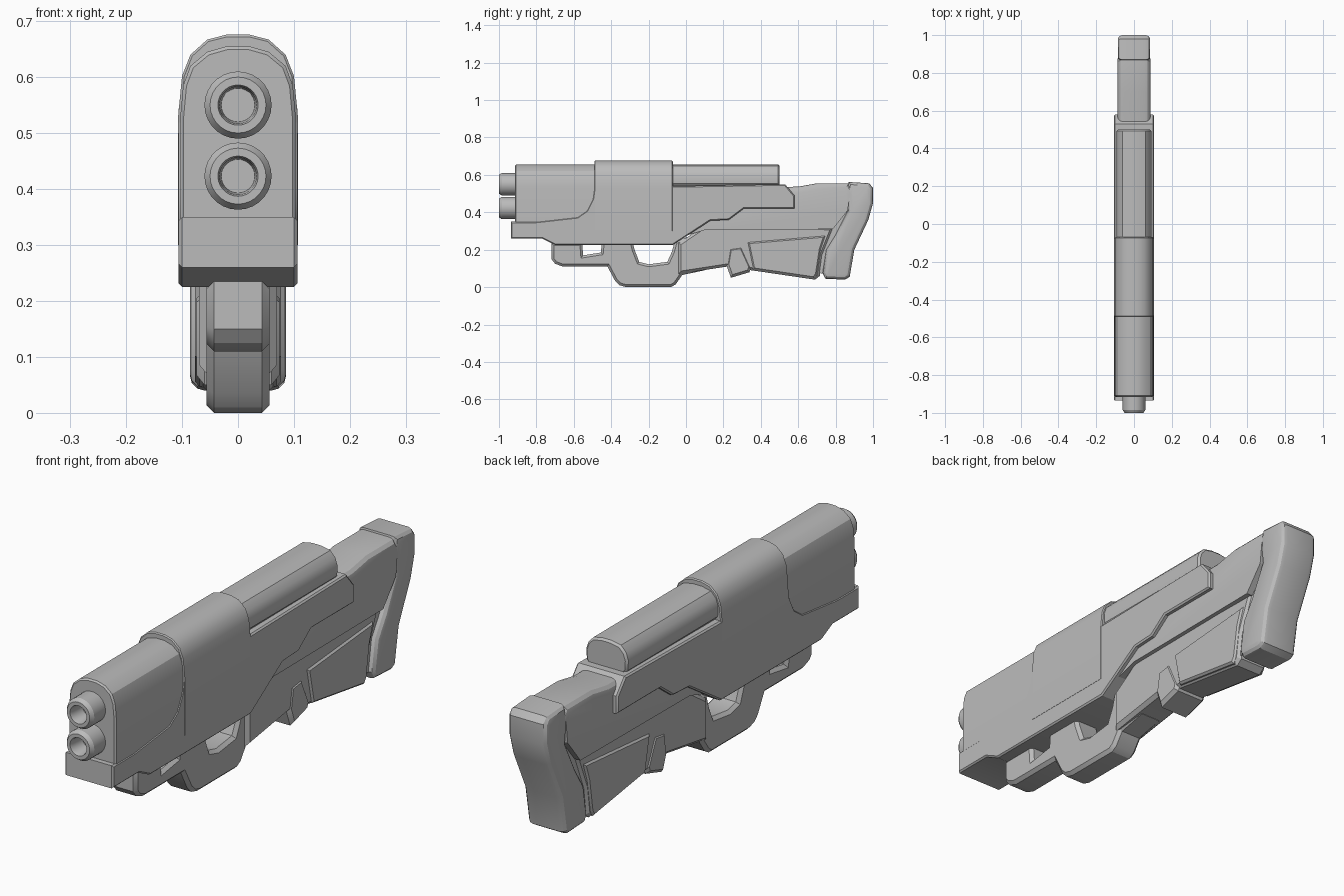
import bpy, bmesh, math
from mathutils import Vector

if "Cube" in bpy.data.objects:
    bpy.data.objects.remove(bpy.data.objects["Cube"])

grey = bpy.data.materials.new("gunmetal grey")
grey.diffuse_color = (0.5, 0.5, 0.5, 1)
grey.use_nodes = True
grey.node_tree.nodes["Principled BSDF"].inputs["Base Color"].default_value = grey.diffuse_color


def finish(name, bm):
    bmesh.ops.recalc_face_normals(bm, faces=bm.faces)
    me = bpy.data.meshes.new(name)
    bm.to_mesh(me)
    bm.free()
    me.materials.append(grey)
    ob = bpy.data.objects.new(name, me)
    bpy.context.collection.objects.link(ob)
    bpy.ops.object.select_all(action='DESELECT')
    ob.select_set(True)
    bpy.context.view_layer.objects.active = ob
    bpy.ops.object.shade_smooth_by_angle(angle=math.radians(28))
    return ob


def extrude(name, pts, place, a, b, bevel=0, seg=1, zmin=-1):
    """Extrude an outline from a to b, bevelling the cap rims above zmin."""
    bm = bmesh.new()
    caps = [bm.faces.new([bm.verts.new(place(p, t)) for p in pts]) for t in (a, b)]
    va, vb = [list(c.verts) for c in caps]
    n = len(pts)
    for i in range(n):
        j = (i + 1) % n
        bm.faces.new((va[i], va[j], vb[j], vb[i]))
    bmesh.ops.recalc_face_normals(bm, faces=bm.faces)
    if bevel:
        rims = [e for c in caps for e in c.edges
                if (e.verts[0].co.z + e.verts[1].co.z) / 2 > zmin]
        bmesh.ops.bevel(bm, geom=rims, offset=bevel, segments=seg, profile=0.5,
                        affect='EDGES', clamp_overlap=False)
    return finish(name, bm)


def side(name, pts, half, bevel=0, seg=1, zmin=-1):
    """Side profile in (y, z), given thickness across x."""
    return extrude(name, pts, lambda p, t: Vector((t, p[0], p[1])), -half, half,
                   bevel, seg, zmin)


def section(name, half_pts, y0, y1, bevel=0):
    """Mirrored cross-section in (x, z), swept along y."""
    pts = half_pts + [(-x, z) for x, z in reversed(half_pts)]
    return extrude(name, pts, lambda p, t: Vector((p[0], t, p[1])), y0, y1, bevel)


def lathe(name, prof, z, n=28):
    bm = bmesh.new()
    rings = [[bm.verts.new((r * math.cos(2 * math.pi * i / n), y,
                            z + r * math.sin(2 * math.pi * i / n)))
              for i in range(n)] for r, y in prof]
    for p, q in zip(rings, rings[1:]):
        for i in range(n):
            j = (i + 1) % n
            bm.faces.new((p[i], p[j], q[j], q[i]))
    bm.faces.new(rings[0])
    bm.faces.new(rings[-1])
    return finish(name, bm)


# Main shell, with the stepped rear edge and curved front seam
side("receiver_shell", [
    (-.935, .26), (-.77, .26), (-.70, .225), (-.07, .225), (.13, .355), (.23, .36),
    (.31, .42), (.58, .42), (.58, .49), (.53, .55), (-.07, .54), (-.49, .54),
    (-.50, .47), (-.53, .41), (-.58, .375), (-.80, .35), (-.935, .35)], .106, .006)

# Rounded covers along the top
section("front_cover", [(.103, .28), (.103, .53), (.098, .585), (.085, .62),
                        (.055, .645), (.02, .655)], -.915, -.45, .006)
section("centre_hood", [(.107, .30), (.107, .53), (.10, .602), (.085, .64),
                        (.055, .667), (.02, .676)], -.49, -.07, .004)
section("top_tube", [(.065, .525), (.09, .555), (.092, .595), (.082, .625),
                     (.06, .648), (.02, .656)], -.09, .50, .008)

# Twin barrels with bored muzzles
for label, z in (("upper", .55), ("lower", .423)):
    lathe(label + "_barrel", [(.030, -.93), (.033, -.99), (.036, -1.0), (.050, -1.0),
                              (.060, -.985), (.060, -.90)], z)

# Foregrip and trigger guard in one strip, open at the top against the shell
side("foregrip_and_guard", [
    (-.72, .235), (-.72, .15), (-.70, .125), (-.66, .11), (-.42, .11), (-.38, .035),
    (-.355, .01), (-.32, 0), (-.08, 0), (-.055, .015), (-.02, .065), (.10, .09),
    (.10, .30), (-.06, .245), (-.075, .19), (-.10, .135), (-.20, .122), (-.25, .135),
    (-.275, .20), (-.285, .24), (-.45, .24), (-.455, .185), (-.55, .17),
    (-.555, .235)], .056, .013)

# Lower stock, with a raised side panel and a bracket below
side("lower_stock", [(-.04, .235), (-.04, .07), (.22, .11), (.35, .09), (.69, .04),
                     (.715, .06), (.73, .17), (.79, .32), (.10, .33)], .070, .014)
side("stock_panel", [(.36, .095), (.685, .047), (.70, .07), (.72, .20), (.745, .275),
                     (.33, .24)], .077, .008)
side("stock_bracket", [(.215, .12), (.24, .05), (.34, .08), (.35, .11), (.30, .22),
                       (.23, .21)], .074, .014)
side("stock_core", [(.66, .08), (.76, .07), (.79, .22), (.88, .40), (.84, .45),
                    (.70, .35)], .060)

# Upper stock with a rounded comb
side("upper_stock", [(.0, .275), (.10, .305), (.785, .31), (.865, .41), (.88, .54),
                     (.87, .555), (.70, .555), (.60, .537), (.05, .53)],
     .087, .032, 3, .5)

# Butt pad
side("butt_pad", [(.73, .075), (.745, .045), (.85, .04), (.875, .055), (.90, .20),
                  (.975, .36), (1.0, .45), (1.0, .53), (.98, .555), (.87, .562),
                  (.855, .50), (.865, .41), (.80, .28), (.75, .20)], .086, .026, 3)
